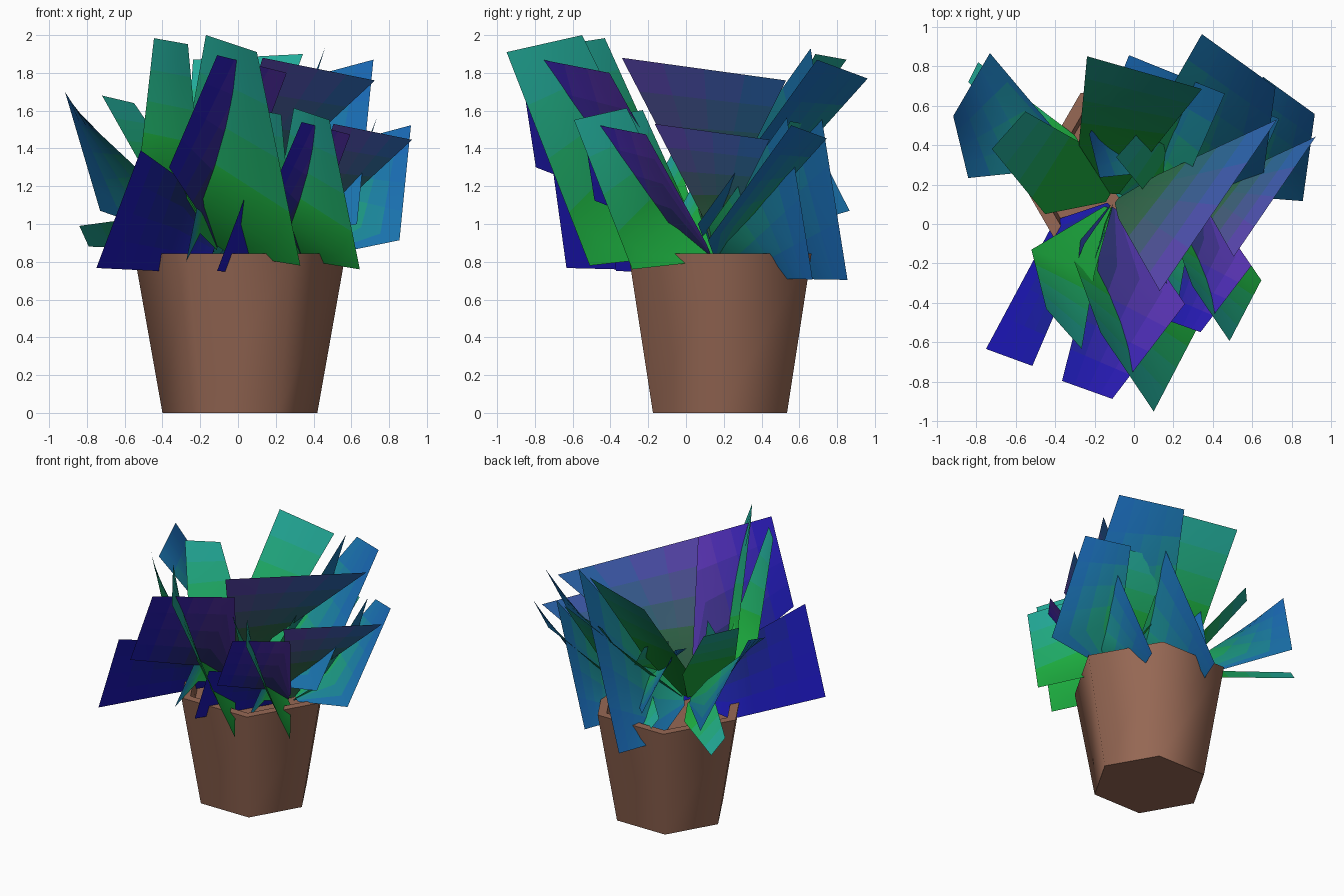
import bpy, bmesh, math
from mathutils import Vector

if "Cube" in bpy.data.objects:
    bpy.data.objects.remove(bpy.data.objects["Cube"])


def material(name, rgb):
    m = bpy.data.materials.new(name)
    m.diffuse_color = (*rgb, 1)
    m.use_nodes = True
    m.node_tree.nodes["Principled BSDF"].inputs["Base Color"].default_value = m.diffuse_color
    return m


def add_object(name, bm, mats):
    me = bpy.data.meshes.new(name)
    bm.to_mesh(me)
    bm.free()
    for m in mats:
        me.materials.append(m)
    ob = bpy.data.objects.new(name, me)
    bpy.context.collection.objects.link(ob)
    return ob


# Six-sided pot: outer wall, rim, inner wall, soil; each ring pair has its own
# vertices so walls shade smooth while the rim stays sharp
bm = bmesh.new()


def ring(r, z):
    return [bm.verts.new((0.01 + r * math.cos(i * math.pi / 3),
                          0.18 + r * math.sin(i * math.pi / 3), z)) for i in range(6)]


PROFILE = [(0.41, 0), (0.56, 0.845), (0.49, 0.845), (0.47, 0.74)]
for p, q in zip(PROFILE, PROFILE[1:]):
    a, b = ring(*p), ring(*q)
    for i in range(6):
        j = (i + 1) % 6
        bm.faces.new((a[i], a[j], b[j], b[i])).smooth = True
bm.faces.new(ring(*PROFILE[0])[::-1])
bm.faces.new(ring(*PROFILE[-1]))
add_object("pot", bm, [material("terracotta", (0.31, 0.14, 0.09))])

# Leaf corner colours: green, teal, blue, indigo, purple, dark, moss
COL = {"G": (.012, .45, .01), "T": (.017, .40, .36), "B": (.01, .14, .48), "I": (.012, .008, .52),
       "P": (.13, .04, .52), "K": (.01, .03, .05), "M": (.025, .15, .01)}

# Each leaf: corner colours, then inner corner, two tip corners, inner corner
LEAVES = {
    "front_leaf": ("GTTG", [(-.31, -.17, 1.22), (-.17, -.55, 2.0), (.10, -.95, 1.91), (.33, -.51, .78)]),
    "front_left_leaf": ("GTTG", [(-.52, -.13, 1.32), (-.445, -.43, 1.984), (-.265, -.633, 1.952), (-.2, -.25, 1.25)]),
    "front_upright_leaf": ("KIIP", [(-.2, -.15, 1.05), (-.365, -.795, 1.30), (-.11, -.886, 1.894), (.258, -.405, 1.80)]),
    "front_low_leaf": ("IIIK", [(-.40, .02, .75), (-.75, -.633, .767), (-.515, -.719, 1.39), (-.25, -.1, 1.2)]),
    "front_narrow_leaf": ("GTBG", [(-.15, .0, 1.2), (-.15, -.05, 1.42), (-.275, -.38, .80), (-.2, -.2, .95)]),
    "right_tall_leaf": ("MPBM", [(-.08, .03, 1.165), (.13, -.34, 1.88), (.725, .53, 1.76), (.12, .25, 1.2)]),
    "right_back_leaf": ("BBBG", [(.63, .063, 1.0), (.717, .693, 1.87), (.344, .962, 1.77), (.05, .45, 1.2)]),
    "back_slanted_leaf": ("GBBB", [(.2, .07, 1.1), (.46, .66, 1.93), (-.025, .855, .704), (-.15, .55, .71)]),
    "back_leaf": ("GTTG", [(.1, .38, 1.25), (.344, .684, 1.90), (-.238, .85, 1.87), (-.28, .4, 1.25)]),
    "left_leaf": ("GTTG", [(-.25, .4, 1.2), (-.55, .57, 1.64), (-.72, .38, 1.68), (-.45, .05, 1.2)]),
    "left_back_leaf": ("GBBB", [(-.38, .28, 1.15), (-.84, .233, 1.58), (-.916, .547, 1.70), (-.73, .866, 1.07)]),
    "left_low_leaf": ("GTTG", [(-.4, .25, 1.05), (-.84, .72, .99), (-.79, .82, .88), (-.3, .45, .87)]),
}
BASE = Vector((-.1, .12, .85))
N = 4


def blend(c, u, v):
    """Bilinear mix of four corners, u across the leaf and v towards the tip."""
    c = [Vector(p) for p in c]
    return c[0].lerp(c[3], u).lerp(c[1].lerp(c[2], u), v)


def leaf(name, mats, pts, scale, offset):
    bm = bmesh.new()

    def vert(p):
        return bm.verts.new(Vector(offset) + scale * Vector(p))

    # blade as a small grid with one colour per cell
    grid = [[vert(blend(pts, i / N, j / N)) for i in range(N + 1)] for j in range(N + 1)]
    # narrow stem edge at the middle of the plant
    stem = [vert(BASE + .12 * (blend(pts, i / N, 0) - BASE)) for i in range(N + 1)]
    for i in range(N):
        for j in range(N):
            f = bm.faces.new((grid[j][i], grid[j][i + 1], grid[j + 1][i + 1], grid[j + 1][i]))
            f.material_index = j * N + i
            f.smooth = True
        f = bm.faces.new((stem[i], stem[i + 1], grid[0][i + 1], grid[0][i]))
        f.material_index = i
        f.smooth = True
    add_object(name, bm, mats)


# The small plant is a scaled copy of the large one
for name, (codes, pts) in LEAVES.items():
    corners = [COL[k] for k in codes]
    mats = [material(name, blend(corners, (i + .5) / N, (j + .5) / N))
            for j in range(N) for i in range(N)]
    leaf("large_" + name, mats, pts, 1, (0, 0, 0))
    leaf("small_" + name, mats, pts, .7, (.414, .072, .214))
